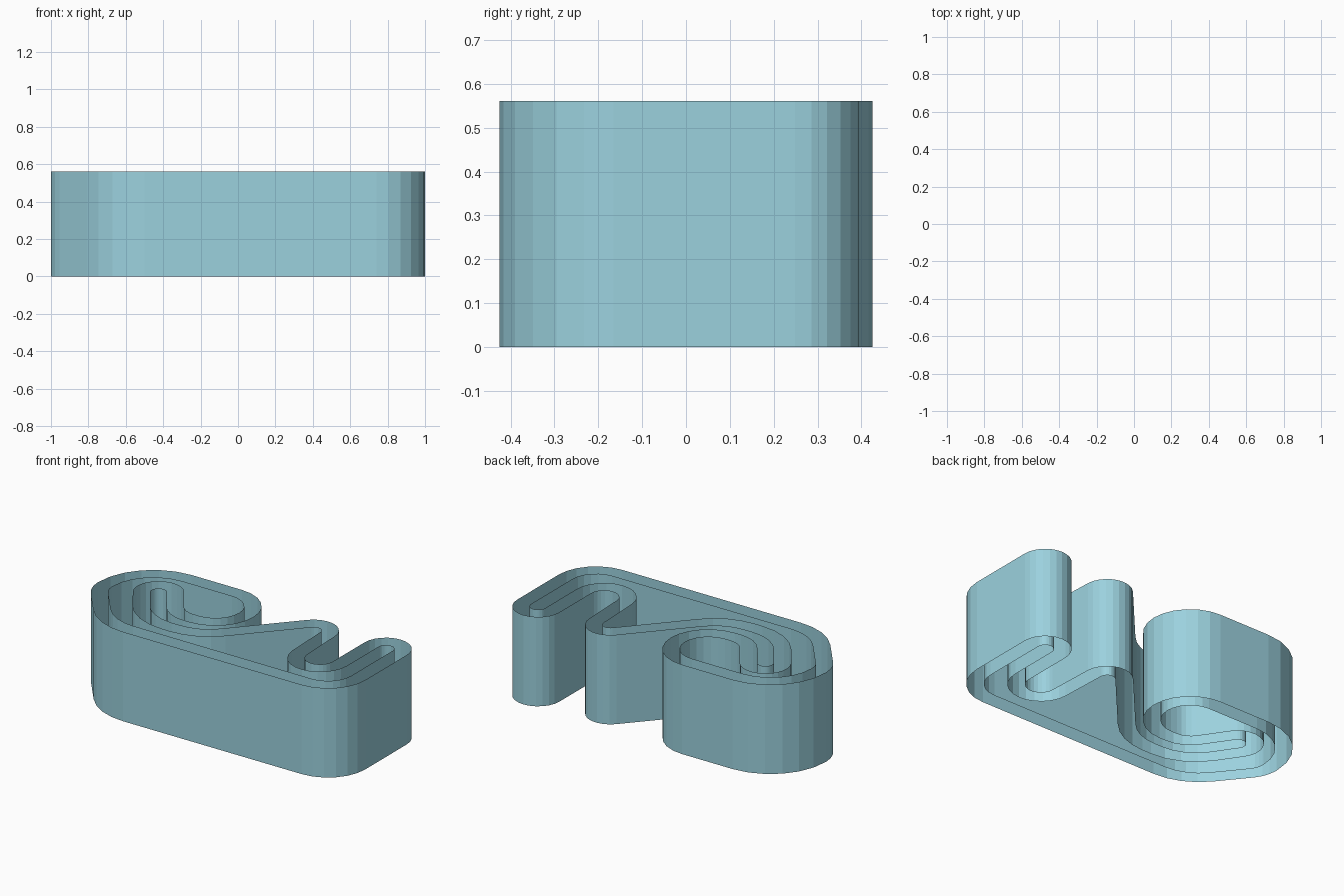
import bpy, bmesh, math

if "Cube" in bpy.data.objects:
    bpy.data.objects.remove(bpy.data.objects["Cube"])

HEIGHT = 0.561
HALF = 0.049          # half the band thickness
STEP = math.radians(15)

# Meandering band: a belt run around "pulleys" (x, y, radius);
# positive radius turns left, negative turns right
PULLEYS = [
    (0.74, -0.165, 0.211),    # front right corner
    (0.853, 0.248, 0.098),    # right lobe
    (0.618, -0.069, -0.137),  # slot end
    (0.375, 0.214, 0.095),    # middle tip
    (-0.285, 0.125, -0.34),   # sweep under the left lobe
    (-0.345, 0.125, -0.34),
    (-0.643, 0.13, -0.097),   # inner hook
    (-0.312, 0.12, 0.17),     # left lobe, inner side
    (-0.27, 0.163, 0.213),    # left lobe, right end
    (-0.62, 0.045, 0.331),    # back left corner
    (-0.79, 0.035, 0.161),    # left side
    (-0.50, -0.03, 0.346),    # front left corner
]


def headings():
    """Direction of the straight run leaving each pulley."""
    out = []
    for i, (x, y, s) in enumerate(PULLEYS):
        x2, y2, s2 = PULLEYS[(i + 1) % len(PULLEYS)]
        d = math.hypot(x2 - x, y2 - y)
        k = max(-1, min(1, (s2 - s) / d))
        out.append(math.atan2(y2 - y, x2 - x) - math.asin(k))
    return out


def outline(offset):
    """Closed outline of the band, shifted sideways by offset."""
    pts, head = [], headings()
    for i, (x, y, s) in enumerate(PULLEYS):
        sign = 1 if s > 0 else -1
        sweep = (sign * (head[i] - head[i - 1])) % math.tau
        if sweep > 1.5 * math.pi:
            sweep -= math.tau
        n = max(1, math.ceil(abs(sweep) / STEP - 0.1))
        for k in range(n + 1):
            a = head[i - 1] + sign * sweep * k / n
            r = s + offset
            p = (x + r * math.sin(a), y - r * math.cos(a))
            if not pts or math.dist(p, pts[-1]) > 0.002:
                pts.append(p)
    if math.dist(pts[0], pts[-1]) < 0.002:
        pts.pop()
    return pts


def wall(name, pts):
    """Upright open wall following a closed outline."""
    bm = bmesh.new()
    low = [bm.verts.new((x, y, 0)) for x, y in pts]
    high = [bm.verts.new((x, y, HEIGHT)) for x, y in pts]
    n = len(pts)
    for i in range(n):
        j = (i + 1) % n
        bm.faces.new((low[i], low[j], high[j], high[i]))
    mesh = bpy.data.meshes.new(name)
    bm.to_mesh(mesh)
    bm.free()
    obj = bpy.data.objects.new(name, mesh)
    bpy.context.collection.objects.link(obj)

    mat = bpy.data.materials.get("teal") or bpy.data.materials.new("teal")
    mat.diffuse_color = (0.33, 0.64, 0.73, 1)
    mat.use_nodes = True
    mat.node_tree.nodes["Principled BSDF"].inputs["Base Color"].default_value = mat.diffuse_color
    mesh.materials.append(mat)
    return obj


# Outer and inner skins of the hollow, open-ended band
wall("outer_wall", outline(HALF))
wall("inner_wall", outline(-HALF)[::-1])
